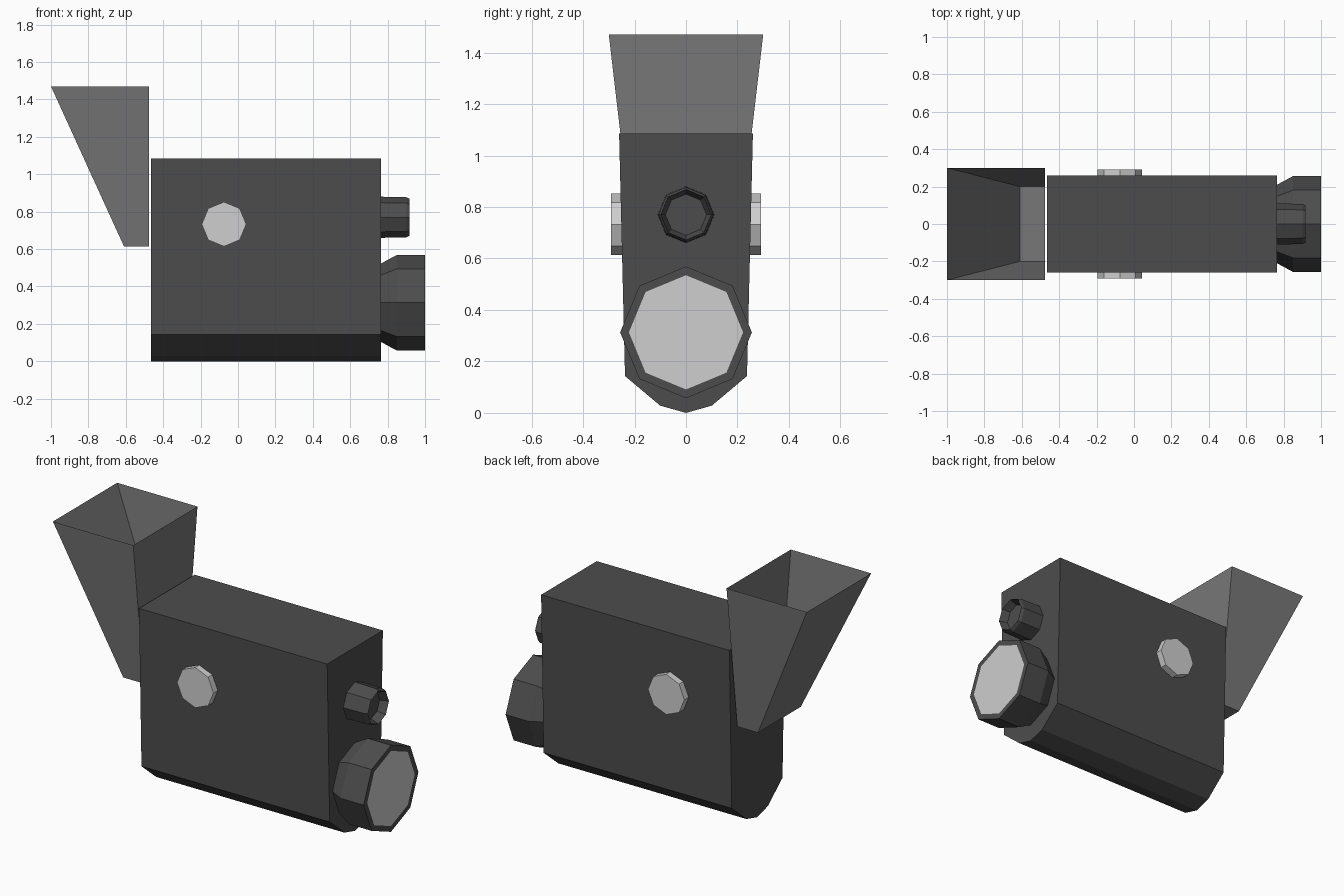
import bpy, bmesh, math

if "Cube" in bpy.data.objects:
    bpy.data.objects.remove(bpy.data.objects["Cube"])


def material(name, v):
    m = bpy.data.materials.new(name)
    m.diffuse_color = (v, v, v, 1)
    m.use_nodes = True
    m.node_tree.nodes["Principled BSDF"].inputs["Base Color"].default_value = m.diffuse_color
    return m


DARK = material("dark grey", 0.073)
MID = material("mid grey", 0.185)
LIGHT = material("light grey", 0.62)


def make(name, bm, *mats):
    me = bpy.data.meshes.new(name)
    bm.to_mesh(me)
    bm.free()
    for m in mats:
        me.materials.append(m)
    ob = bpy.data.objects.new(name, me)
    bpy.context.collection.objects.link(ob)
    return ob


def loft(bm, rings, cap_start=True, cap_end=True, end_mat=0):
    """Skin successive closed rings of points, optionally capping the ends."""
    loops = [[bm.verts.new(p) for p in r] for r in rings]
    for a, b in zip(loops, loops[1:]):
        for i in range(len(a)):
            j = (i + 1) % len(a)
            bm.faces.new((a[i], a[j], b[j], b[i]))
    if cap_start:
        bm.faces.new(loops[0][::-1])
    if cap_end:
        bm.faces.new(loops[-1]).material_index = end_mat
    return bm


def octagon(axis, pos, r, c, z):
    """Octagon ring facing +x or +y, with corners on the main axes."""
    pts = []
    for i in range(8):
        a = i * math.pi / 4
        u, v = r * math.cos(a), r * math.sin(a)
        pts.append((pos, c + u, z + v) if axis == "x" else (c - u, pos, z + v))
    return pts


# Body: tall cross-section with a keeled bottom, extruded along x
half = [(0.10, 0.028), (0.237, 0.143), (0.26, 1.085)]
section = [(0, 0)] + half + [(-y, z) for y, z in reversed(half)]
make("body", loft(bmesh.new(), [[(x, y, z) for y, z in section] for x in (-0.465, 0.765)]), DARK)

# Hopper: open-topped thin funnel behind the body
rings = [[(x0, -w, z), (-0.475, -w, z), (-0.475, w, z), (x0, w, z)]
         for x0, w, z in ((-0.61, 0.2, 0.615), (-1.0, 0.3, 1.47))]
make("hopper", loft(bmesh.new(), rings, cap_end=False), MID)

# Large lamp: flared housing with a light pane set in the rim
profile = [(0.765, 0.21), (0.85, 0.256), (1.0, 0.256), (1.0, 0.222)]
make("large_lamp", loft(bmesh.new(), [octagon("x", x, r, 0, 0.313) for x, r in profile],
                        end_mat=1), DARK, LIGHT)

# Small lens: chamfered barrel with a recessed front
profile = [(0.765, 0.11), (0.9, 0.107), (0.918, 0.098), (0.87, 0.08)]
make("small_lens", loft(bmesh.new(), [octagon("x", x, r, 0, 0.77) for x, r in profile]), DARK)

# Side knobs: octagonal discs on both sides
for side, y0, y1 in (("front", -0.292, -0.24), ("back", 0.24, 0.292)):
    make(side + "_knob", loft(bmesh.new(), [octagon("y", y, 0.119, -0.075, 0.733)
                                            for y in (y0, y1)]), LIGHT)
